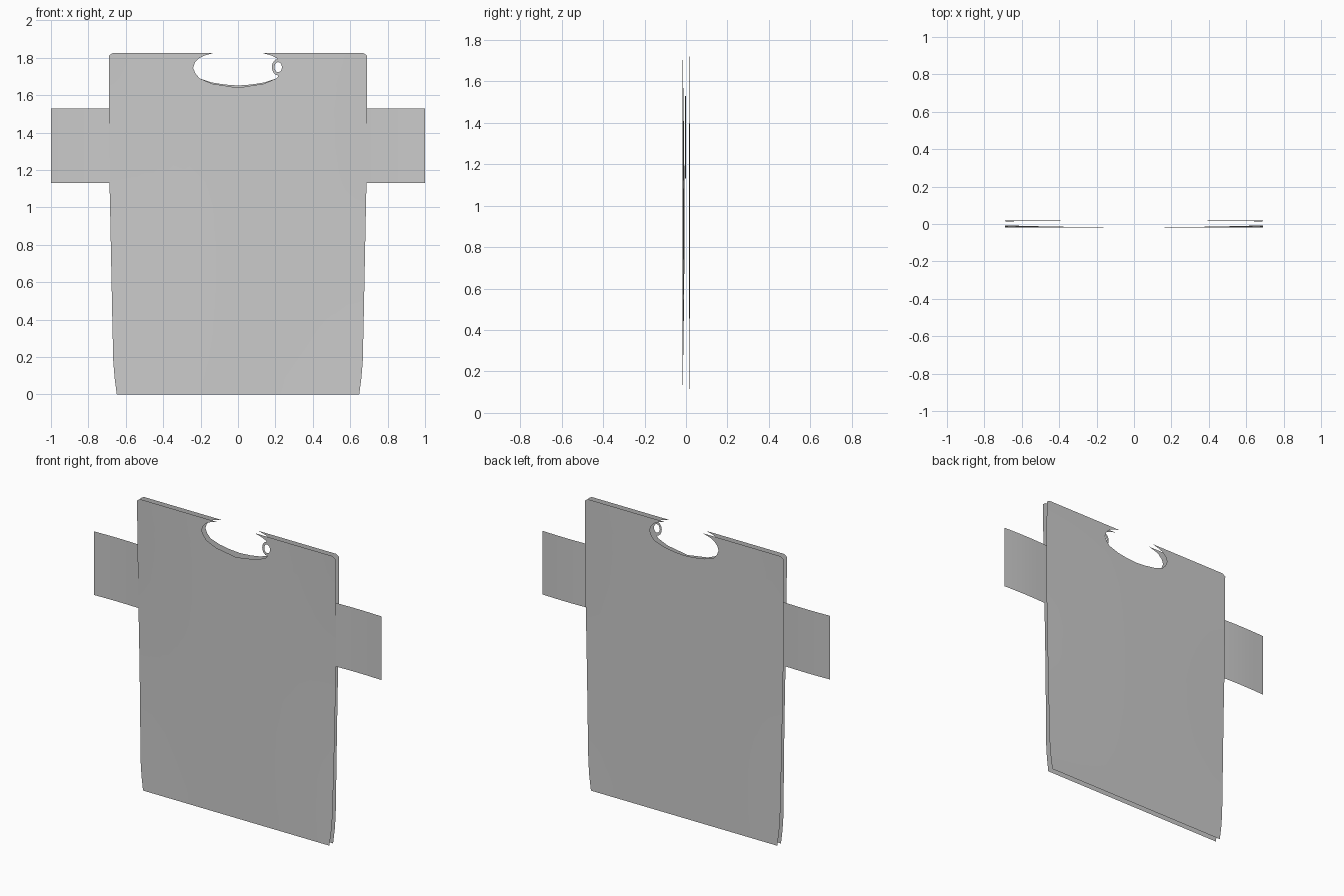
import bpy, bmesh
from math import sin, cos, pi

if "Cube" in bpy.data.objects:
    bpy.data.objects.remove(bpy.data.objects["Cube"])

TOP = 1.826
COLS = 8


def finish(name, bm, mirror=True):
    me = bpy.data.meshes.new(name)
    bm.to_mesh(me)
    bm.free()
    ob = bpy.data.objects.new(name, me)
    bpy.context.collection.objects.link(ob)
    for p in me.polygons:
        p.use_smooth = True
    if mirror:
        m = ob.modifiers.new("Mirror", 'MIRROR')
        m.use_clip = True
        m.merge_threshold = 0.0005
    return ob


def sheet(name, rows, depth, flip=False):
    """Loft half a cloth sheet from rows of (z, inner x, outer x), then mirror it."""
    bm = bmesh.new()
    grid = []
    for z, a, b in rows:
        xs = [a + (b - a) * i / COLS for i in range(COLS + 1)]
        grid.append([bm.verts.new((x, depth(x, z), z)) for x in xs])
    for r0, r1 in zip(grid, grid[1:]):
        for i in range(COLS):
            q = [r0[i], r0[i + 1], r1[i + 1], r1[i]]
            bm.faces.new(q[::-1] if flip else q)
    return finish(name, bm)


# Body outline: plain rows below the neck, then the scooped neck opening
body = [(0, 0, .648), (.09, 0, .66), (.18, 0, .667), (.40, 0, .672), (.6, 0, .676),
        (.8, 0, .68), (1.0, 0, .684), (1.13, 0, .687), (1.33, 0, .689), (1.53, 0, .69)]


def neck(drop):
    return [(1.652 - drop, 0, .69), (1.657 - drop / 2, .07, .69), (1.668 - drop / 2, .14, .69),
            (1.69, .205, .69), (1.715, .227, .69), (1.745, .24, .69), (1.775, .23, .69),
            (1.80, .205, .69), (1.812, .18, .69), (TOP, .13, .67)]


def front_y(x, z):
    return -0.018 + 0.011 * sin(pi * z / TOP) * (x / .69) ** 2


def back_y(x, z):
    return 0.019 - 0.005 * sin(pi * z / TOP) * (x / .69) ** 2


# Front and back panels
sheet("front_panel", body + neck(.012), front_y)
sheet("back_panel", body + neck(0), back_y, flip=True)

# Flat sleeves tucked between the panels
sleeve_rows = [(1.13 + .4 * i / 4, .675, 1.0) for i in range(5)]
sheet("sleeves", sleeve_rows,
      lambda x, z: -0.004 + 0.004 * sin(pi * (x - .675) / .325))

# Small loop at the neck edge
bm = bmesh.new()
n = 16
rings = []
for rx, rz in ((.020, .027), (.034, .044)):
    ring = []
    for i in range(n):
        t = 2 * pi * i / n
        x, z = .215 + rx * cos(t), 1.75 + rz * sin(t)
        ring.append(bm.verts.new((x, front_y(x, z), z)))
    rings.append(ring)
for i in range(n):
    j = (i + 1) % n
    bm.faces.new((rings[0][i], rings[1][i], rings[1][j], rings[0][j]))
finish("neck_loop", bm, mirror=False)
